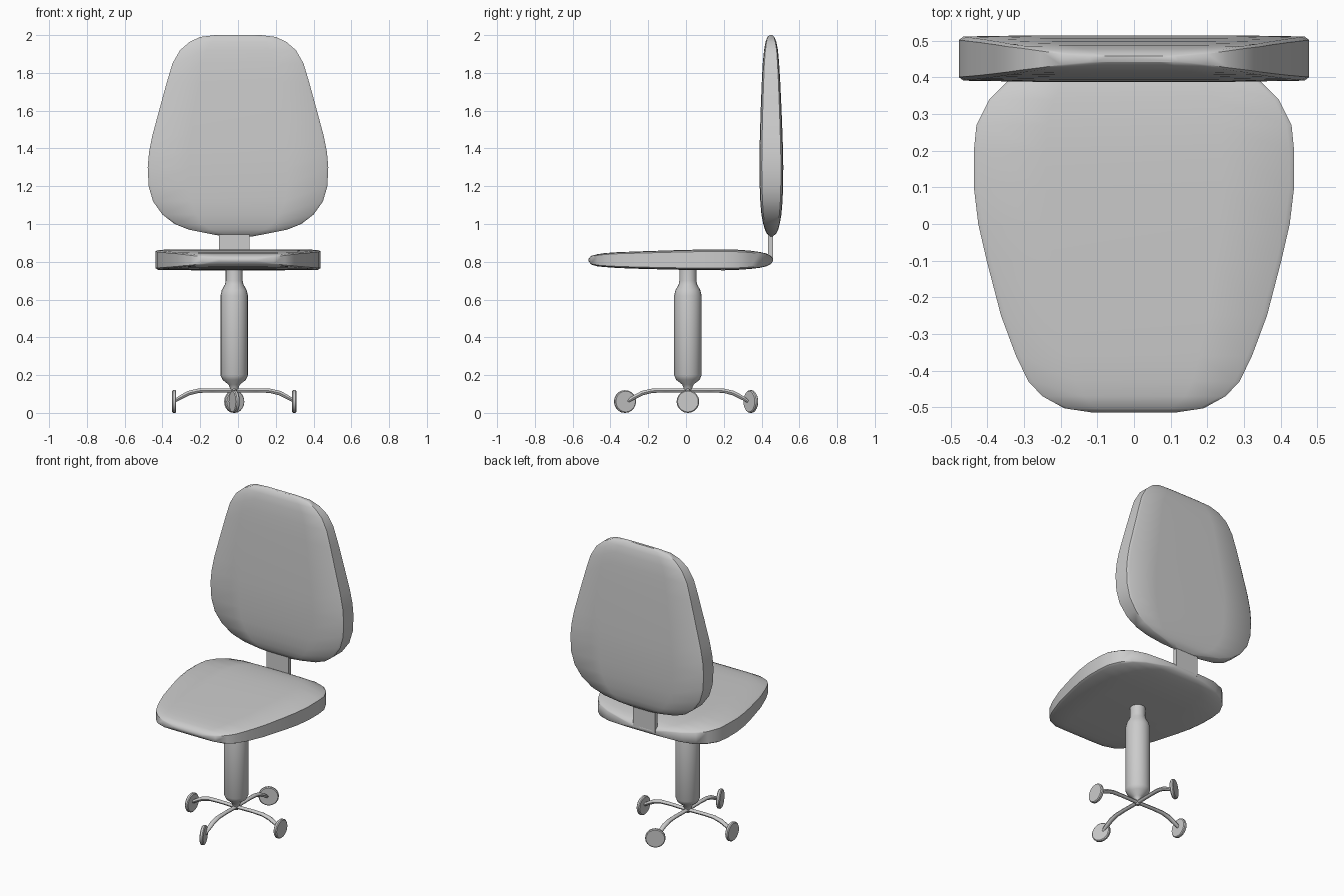
import bpy, bmesh
from math import sin, cos, pi, radians
from mathutils import Vector, Matrix

if "Cube" in bpy.data.objects:
    bpy.data.objects.remove(bpy.data.objects["Cube"])

CX, CY = -0.02, 0.01  # axis of the pedestal


def finish(name, bm, angle=40):
    bmesh.ops.recalc_face_normals(bm, faces=bm.faces)
    me = bpy.data.meshes.new(name)
    bm.to_mesh(me)
    bm.free()
    ob = bpy.data.objects.new(name, me)
    bpy.context.collection.objects.link(ob)
    bpy.ops.object.select_all(action='DESELECT')
    ob.select_set(True)
    bpy.context.view_layer.objects.active = ob
    bpy.ops.object.shade_smooth_by_angle(angle=radians(angle))
    return ob


def skin(name, rings):
    """Bridge closed rings of points and cap both ends."""
    bm = bmesh.new()
    vs = [[bm.verts.new(p) for p in r] for r in rings]
    n = len(vs[0])
    for a, b in zip(vs, vs[1:]):
        for i in range(n):
            j = (i + 1) % n
            bm.faces.new((a[i], a[j], b[j], b[i]))
    bm.faces.new(vs[0])
    bm.faces.new(vs[-1])
    return finish(name, bm)


def cushion(name, stations, place):
    """Loft bevelled slabs; station = along, half width, low face, high face."""
    rings = []
    for s, w, lo, hi in stations:
        c, h = (lo + hi) / 2, (hi - lo) / 2
        q = [(w, .8 * h), (w - .013, .95 * h), (.55 * w, h)]
        top = q + [(-x, y) for x, y in reversed(q)]
        ring = top + [(x, -y) for x, y in reversed(top)]
        rings.append([place(x, c + y, s) for x, y in ring])
    return skin(name, rings)


# Backrest, bottom to top
cushion("backrest", [
    (.935, .08, .444, .461), (.95, .16, .428, .478), (.97, .26, .418, .488),
    (1.0, .335, .409, .496), (1.05, .40, .399, .505), (1.12, .45, .393, .511),
    (1.2, .473, .390, .514), (1.3, .478, .388, .515), (1.38, .471, .389, .514),
    (1.47, .453, .391, .511), (1.6, .418, .395, .506), (1.75, .377, .401, .499),
    (1.85, .347, .406, .493), (1.92, .307, .413, .487), (1.965, .255, .421, .478),
    (1.99, .20, .431, .468), (2.0, .12, .442, .458)],
    lambda x, d, s: (x, d, s))

# Seat, front to back
cushion("seat", [
    (-.515, .11, .803, .816), (-.503, .19, .786, .831), (-.47, .25, .776, .840),
    (-.43, .288, .772, .846), (-.36, .322, .767, .851), (-.25, .363, .763, .855),
    (-.1, .402, .759, .860), (0, .425, .757, .863), (.1, .437, .756, .865),
    (.2, .437, .755, .866), (.27, .43, .757, .864), (.34, .395, .762, .859),
    (.39, .345, .768, .852), (.425, .27, .776, .844), (.447, .17, .786, .833),
    (.46, .08, .802, .817)],
    lambda x, d, s: (x, s, d))

# Flat bracket joining seat and backrest
bm = bmesh.new()
bmesh.ops.create_cube(bm, size=1, matrix=Matrix.Translation((CX, .447, .90))
                      @ Matrix.Diagonal((.16, .026, .19, 1)))
finish("back_bracket", bm)

# Gas lift column
profile = [(.012, .10), (.022, .13), (.03, .15), (.062, .175), (.073, .20), (.073, .62),
           (.066, .65), (.049, .68), (.045, .70), (.045, .78)]
N = 20
skin("column", [[(CX + r * cos(2 * pi * i / N), CY + r * sin(2 * pi * i / N), z)
                 for i in range(N)] for r, z in profile])

# Four curved legs with disc casters; each caster has its own swivel angle
leg_path = [(0, .117, .013), (.12, .119, .013), (.19, .117, .014), (.24, .105, .015),
            (.275, .087, .014), (.30, .073, .012), (.318, .06, .008)]
for k, swivel in enumerate((0, -57, 0, 20)):
    a = k * pi / 2
    out, side = Vector((cos(a), sin(a), 0)), Vector((-sin(a), cos(a), 0))
    hub = Vector((CX, CY, 0))
    rings = []
    for i, (r, z, t) in enumerate(leg_path):
        p0, p1 = leg_path[max(i - 1, 0)], leg_path[min(i + 1, len(leg_path) - 1)]
        tan = (out * (p1[0] - p0[0]) + Vector((0, 0, p1[1] - p0[1]))).normalized()
        up = tan.cross(side)
        c = hub + out * r + Vector((0, 0, z))
        rings.append([c + side * t * cos(j * pi / 5) + up * t * .85 * sin(j * pi / 5)
                      for j in range(10)])
    skin(f"leg_{k + 1}", rings)

    bm = bmesh.new()
    pos = hub + out * (.318 if k % 2 == 0 else .333) + Vector((0, 0, .06))
    bmesh.ops.create_cone(
        bm, cap_ends=True, segments=20, radius1=.06, radius2=.06, depth=.022,
        matrix=Matrix.Translation(pos) @ Matrix.Rotation(radians(swivel), 4, 'Z')
        @ Matrix.Rotation(pi / 2, 4, 'Y'))
    rim = [e for e in bm.edges if any(len(f.verts) > 4 for f in e.link_faces)]
    bmesh.ops.bevel(bm, geom=rim, offset=.005, segments=1, affect='EDGES')
    finish(f"caster_{k + 1}", bm)
